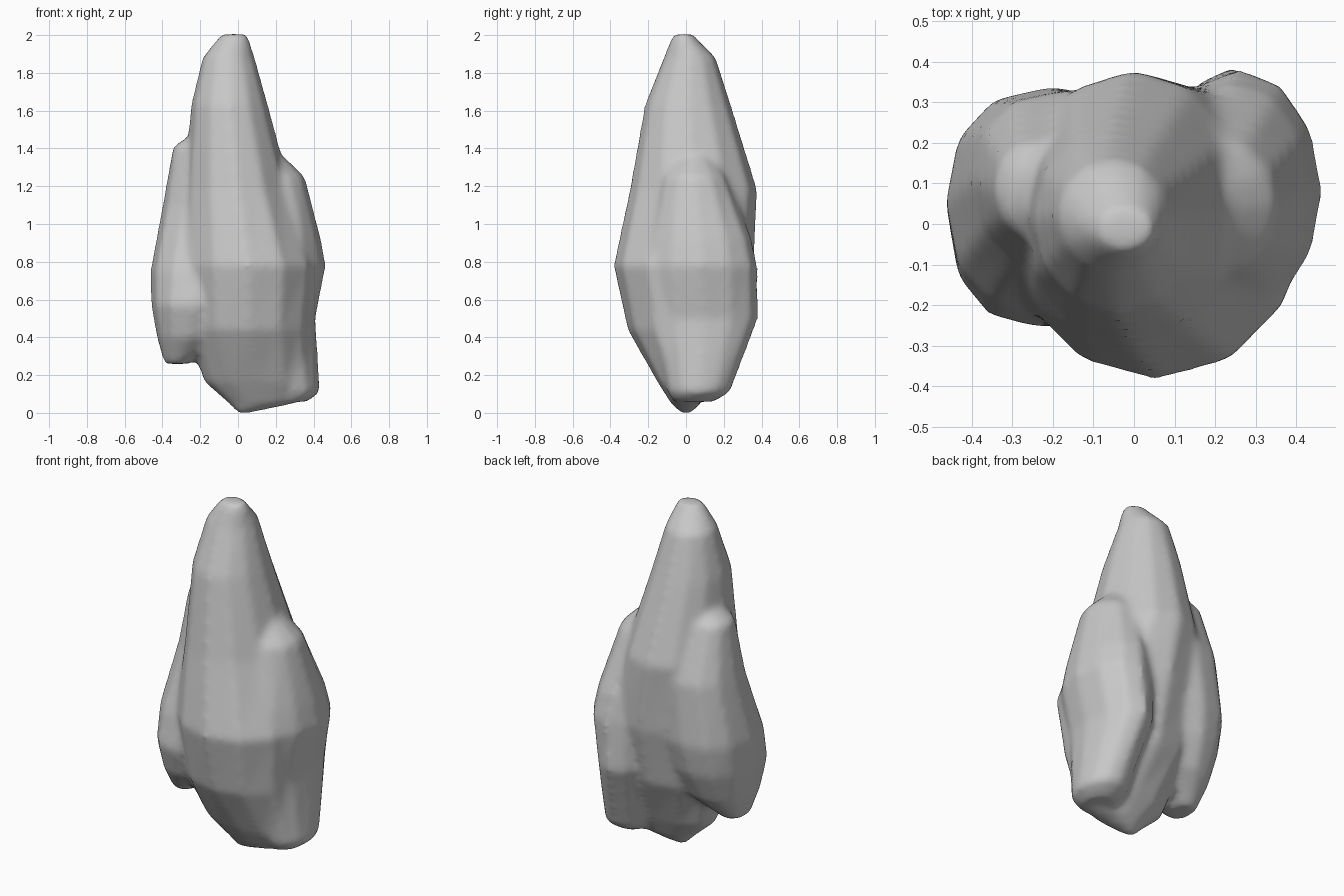
import bpy
import bmesh
from math import cos, sin, pi, copysign

cube = bpy.data.objects.get("Cube")
if cube:
    bpy.data.objects.remove(cube, do_unlink=True)

GREY = (0.58, 0.58, 0.58, 1.0)
stone = bpy.data.materials.new("grey stone")
stone.use_nodes = True
stone.diffuse_color = GREY
stone.node_tree.nodes["Principled BSDF"].inputs["Base Color"].default_value = GREY

SIDES = 12


def lobe(bm, rings, power=1.0):
    """Loft rings given as (z, x min, x max, y min, y max); a power below 1 squares them off."""
    def soft(value):
        return copysign(abs(value) ** power, value)

    loops = []
    for z, x0, x1, y0, y1 in rings:
        cx, cy, rx, ry = (x0 + x1) / 2, (y0 + y1) / 2, (x1 - x0) / 2, (y1 - y0) / 2
        loops.append([
            bm.verts.new((cx + rx * soft(cos(2 * pi * i / SIDES)),
                          cy + ry * soft(sin(2 * pi * i / SIDES)), z))
            for i in range(SIDES)])
    for low, high in zip(loops, loops[1:]):
        for i in range(SIDES):
            j = (i + 1) % SIDES
            bm.faces.new((low[i], low[j], high[j], high[i]))
    bm.faces.new(loops[0][::-1])
    bm.faces.new(loops[-1])


bm = bmesh.new()

# Tall central spire
lobe(bm, [
    (0.00, 0.00, 0.06, -0.03, 0.03),
    (0.05, -0.05, 0.30, -0.08, 0.08),
    (0.16, -0.18, 0.39, -0.15, 0.14),
    (0.44, -0.28, 0.39, -0.31, 0.28),
    (0.78, -0.31, 0.42, -0.385, 0.36),
    (1.18, -0.29, 0.28, -0.30, 0.38),
    (1.63, -0.25, 0.16, -0.22, 0.24),
    (1.88, -0.19, 0.09, -0.12, 0.16),
    (1.98, -0.11, 0.06, -0.08, 0.06),
    (2.005, -0.09, 0.05, -0.06, 0.04),
])

# Shorter lobe on the right, hanging clear of the ground, merging into the back
lobe(bm, [
    (0.26, -0.39, -0.26, -0.09, 0.09),
    (0.40, -0.43, -0.08, -0.20, 0.22),
    (0.57, -0.46, 0.00, -0.26, 0.30),
    (0.75, -0.465, 0.06, -0.23, 0.34),
    (1.10, -0.40, 0.08, -0.12, 0.33),
    (1.41, -0.345, -0.08, -0.04, 0.21),
    (1.46, -0.27, -0.14, 0.02, 0.15),
], power=0.86)

# Shoulder lobe at the back left, flush with the spire along the left side
lobe(bm, [
    (0.06, 0.20, 0.37, -0.07, 0.15),
    (0.11, 0.16, 0.435, -0.10, 0.235),
    (0.50, 0.07, 0.41, -0.20, 0.385),
    (0.78, 0.06, 0.465, -0.22, 0.38),
    (0.92, 0.05, 0.44, -0.20, 0.35),
    (1.25, 0.03, 0.355, -0.13, 0.22),
    (1.36, 0.06, 0.24, -0.05, 0.14),
])

bmesh.ops.recalc_face_normals(bm, faces=bm.faces)
mesh = bpy.data.meshes.new("rock")
bm.to_mesh(mesh)
bm.free()
mesh.materials.append(stone)
rock = bpy.data.objects.new("rock", mesh)
bpy.context.collection.objects.link(rock)

# Fuse the lobes into one skin and soften the joins
fuse = rock.modifiers.new("fuse", 'REMESH')
fuse.mode = 'VOXEL'
fuse.voxel_size = 0.02
fuse.use_smooth_shade = True
blend = rock.modifiers.new("blend", 'SMOOTH')
blend.factor = 0.5
blend.iterations = 8
